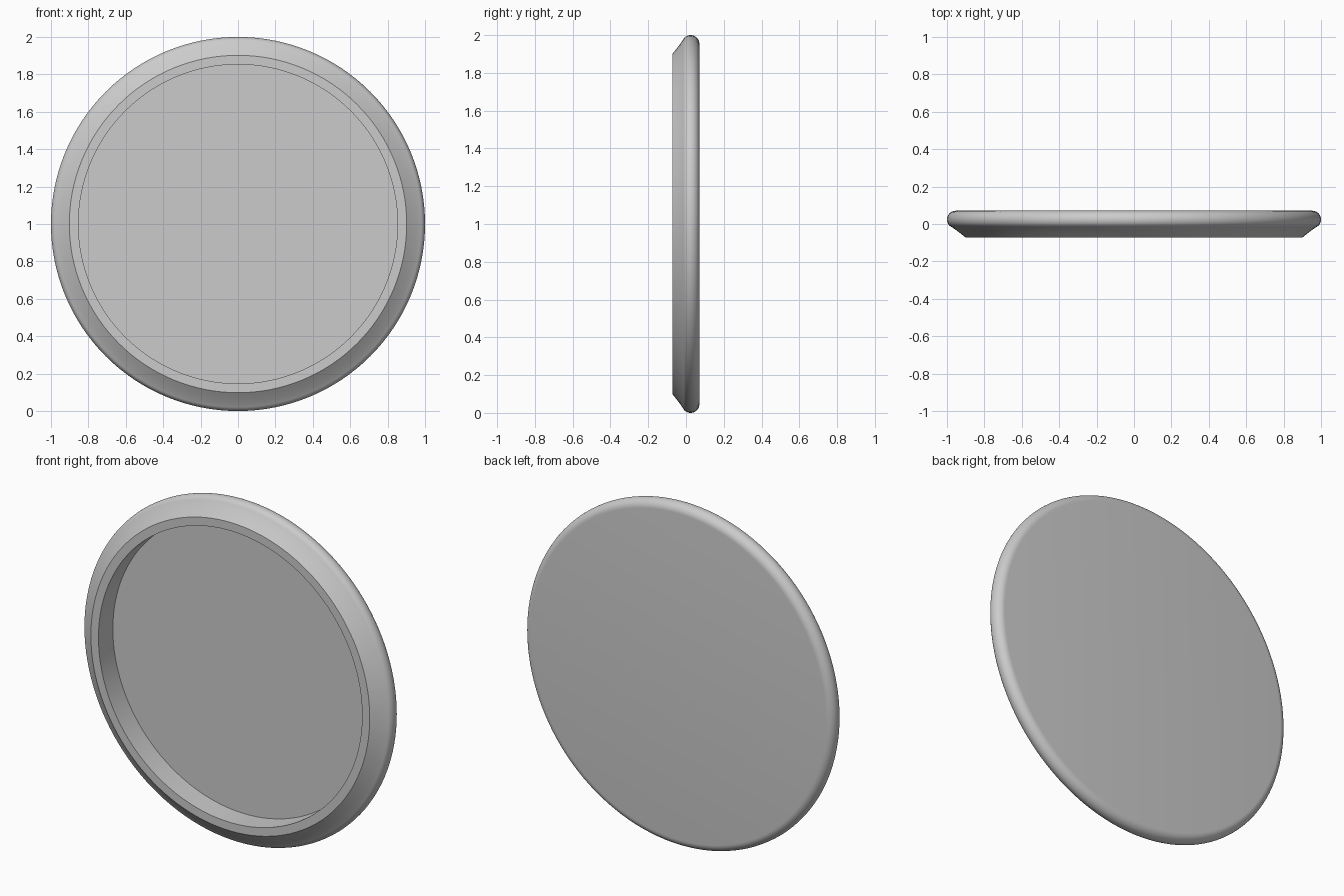
import bpy
import bmesh
import math
from mathutils import Matrix, Vector

if "Cube" in bpy.data.objects:
    bpy.data.objects.remove(bpy.data.objects["Cube"], do_unlink=True)

STEPS = 128
BACK, FRONT = 0.071, -0.071
FLOOR = 0.062

# Plain grey finish
grey = bpy.data.materials.new("plain_grey")
grey.use_nodes = True
colour = (0.6, 0.6, 0.6, 1)
grey.diffuse_color = colour
grey.node_tree.nodes["Principled BSDF"].inputs["Base Color"].default_value = colour

# Lid section as (radius, depth): flat back, rounded bead, concave flare, lip, recess
bead_r, bead_y, bead = 0.953, 0.024, 0.047
profile = [(0, BACK)]
for i in range(13):
    a = math.radians(90 - 135 * i / 12)
    profile.append((bead_r + bead * math.cos(a), bead_y + bead * math.sin(a)))
start, pull, end = Vector(profile[-1]), Vector((0.957, -0.026)), Vector((0.902, FRONT))
for i in range(1, 9):
    t = i / 8
    profile.append(tuple(start * (1 - t) ** 2 + pull * 2 * t * (1 - t) + end * t * t))
profile += [(0.853, FRONT), (0.853, FLOOR), (0, FLOOR)]

# Spin the section around the front-to-back axis
bm = bmesh.new()
verts = [bm.verts.new((r, y, 0)) for r, y in profile]
edges = [bm.edges.new(pair) for pair in zip(verts, verts[1:])]
bmesh.ops.spin(bm, geom=verts + edges, cent=(0, 0, 0), axis=(0, 1, 0),
               angle=math.tau, steps=STEPS, use_duplicate=False)
bmesh.ops.remove_doubles(bm, verts=bm.verts, dist=0.0001)
bmesh.ops.recalc_face_normals(bm, faces=bm.faces)
bmesh.ops.transform(bm, matrix=Matrix.Translation((0, 0, 1)), verts=bm.verts)

mesh = bpy.data.meshes.new("round_lid")
bm.to_mesh(mesh)
bm.free()
mesh.materials.append(grey)
lid = bpy.data.objects.new("round_lid", mesh)
bpy.context.collection.objects.link(lid)

# Smooth bead and flare, crisp lip edges
bpy.ops.object.select_all(action="DESELECT")
lid.select_set(True)
bpy.context.view_layer.objects.active = lid
bpy.ops.object.shade_smooth_by_angle(angle=math.radians(35))
